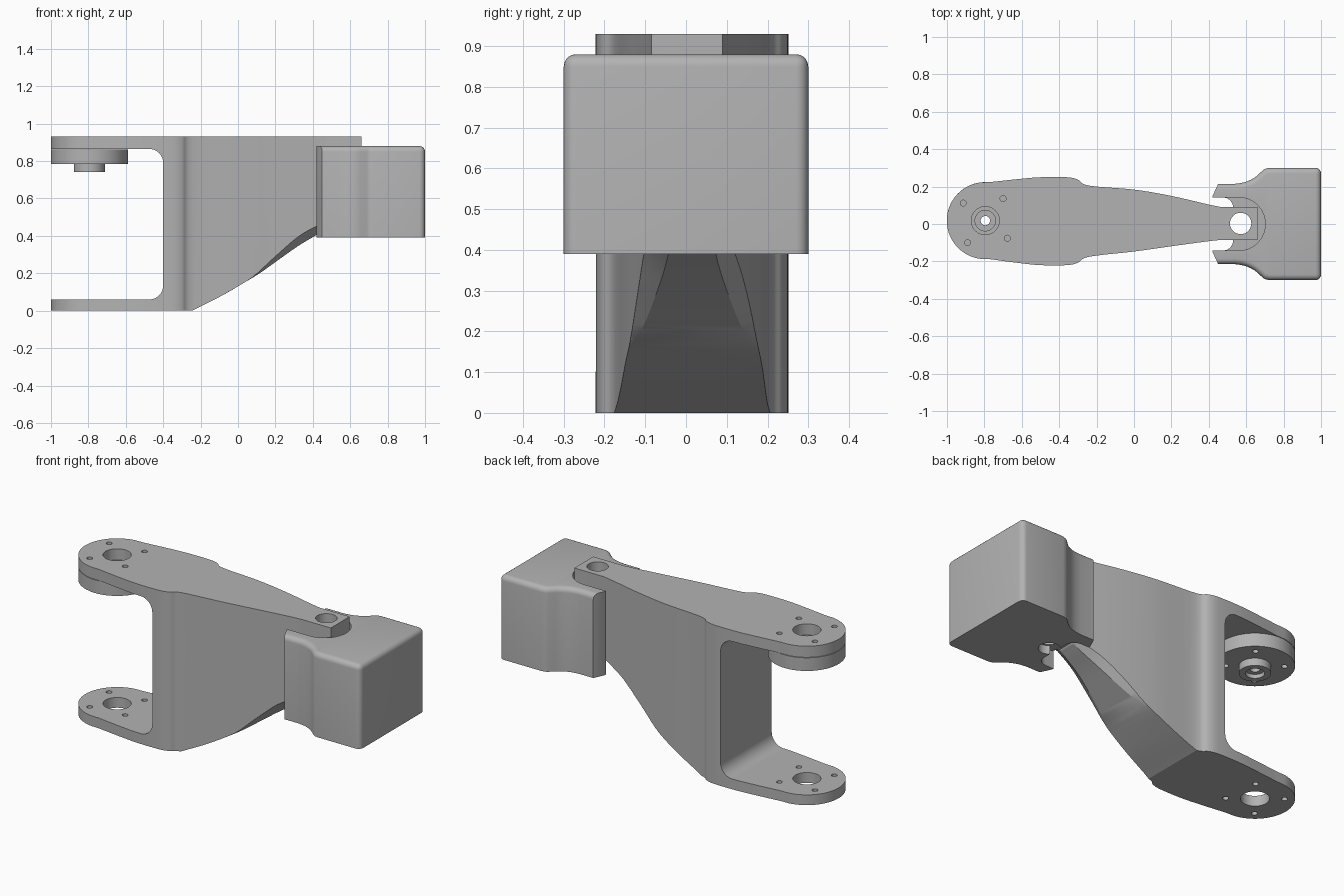
import bpy, bmesh, math

if "Cube" in bpy.data.objects:
    bpy.data.objects.remove(bpy.data.objects["Cube"])

metal = bpy.data.materials.new("grey metal")
metal.diffuse_color = (0.45, 0.45, 0.45, 1)
metal.use_nodes = True
metal.node_tree.nodes["Principled BSDF"].inputs["Base Color"].default_value = metal.diffuse_color
HUB = (-0.795, 0.018)
BOLTS = [(-0.913, 0.112), (-0.70, 0.136), (-0.89, -0.10), (-0.677, -0.076)]
PIN = (0.57, 0.003)


def finish(name, bm):
    bmesh.ops.recalc_face_normals(bm, faces=bm.faces)
    me = bpy.data.meshes.new(name)
    bm.to_mesh(me)
    bm.free()
    me.materials.append(metal)
    ob = bpy.data.objects.new(name, me)
    bpy.context.collection.objects.link(ob)
    return ob


def prism(name, pts, lo, hi, axis="z"):
    """Extrude a closed outline along z, or an xz outline along y."""
    bm = bmesh.new()
    put = (lambda p, t: (p[0], p[1], t)) if axis == "z" else (lambda p, t: (p[0], t, p[1]))
    a = [bm.verts.new(put(p, lo)) for p in pts]
    b = [bm.verts.new(put(p, hi)) for p in pts]
    bm.faces.new(a)
    bm.faces.new(b)
    for i in range(len(pts)):
        j = (i + 1) % len(pts)
        bm.faces.new((a[i], a[j], b[j], b[i]))
    return finish(name, bm)


def arc(c, r, a0, a1, n):
    return [(c[0] + r * math.cos(math.radians(a0 + (a1 - a0) * i / n)),
             c[1] + r * math.sin(math.radians(a0 + (a1 - a0) * i / n))) for i in range(n + 1)]


def disc(name, c, r, lo, hi, n=48):
    return prism(name, arc(c, r, 0, 360, n)[:-1], lo, hi)


def curve(pts, n=5):
    """Smooth open curve through the points."""
    p = [pts[0]] + pts + [pts[-1]]
    out = []
    for i in range(1, len(p) - 2):
        for k in range(n):
            t = k / n
            out.append(tuple(0.5 * (2 * b + (c - a) * t + (2 * a - 5 * b + 4 * c - d) * t * t
                                    + (3 * b - a - 3 * c + d) * t ** 3)
                             for a, b, c, d in zip(p[i - 1], p[i], p[i + 1], p[i + 2])))
    return out + [pts[-1]]


def boolean(ob, tool, op="DIFFERENCE"):
    m = ob.modifiers.new(op, "BOOLEAN")
    m.object, m.operation, m.solver = tool, op, "EXACT"
    bpy.context.view_layer.objects.active = ob
    bpy.ops.object.modifier_apply(modifier=m.name)
    bpy.data.objects.remove(tool)


def smooth(ob):
    bpy.ops.object.select_all(action="DESELECT")
    ob.select_set(True)
    bpy.context.view_layer.objects.active = ob
    bpy.ops.object.shade_smooth_by_angle(angle=math.radians(25))


# Arm: plan outline, pulled up to full height
upper = curve([(-0.77, 0.224), (-0.62, 0.24), (-0.5, 0.25), (-0.36, 0.25), (-0.30, 0.237),
               (-0.24, 0.205), (0, 0.184), (0.2, 0.15), (0.4, 0.104), (0.47, 0.09)])
lower = curve([(0.47, -0.085), (0.4, -0.092), (0.2, -0.119), (0, -0.147), (-0.24, -0.175),
               (-0.30, -0.207), (-0.36, -0.22), (-0.5, -0.22), (-0.62, -0.208), (-0.77, -0.188)])
plan = upper + [(0.66, 0.09), (0.66, -0.085)] + lower + arc(HUB, 0.206, 263, 97, 28)
arm = prism("arm", plan, 0, 0.93)

# Fork gap with rounded inner corners
gap = [(-1.2, 0.06)] + arc((-0.475, 0.135), 0.075, 270, 360, 10) \
    + arc((-0.475, 0.79), 0.075, 0, 90, 10) + [(-1.2, 0.865)]
boolean(arm, prism("gap_cutter", gap, -0.5, 0.5, "y"))

# Sloping underside whose sides gradually turn up: x, height, flat half width, side rise
slope = curve([(-0.28, -0.02, 0.19, 0), (-0.24, 0.003, 0.188, 0), (-0.1, 0.073, 0.175, 0),
               (0.03, 0.148, 0.158, 0.0), (0.12, 0.203, 0.125, 0.03), (0.2, 0.26, 0.10, 0.04),
               (0.32, 0.345, 0.07, 0.045), (0.42, 0.405, 0.055, 0.04), (0.46, 0.43, 0.05, 0.03),
               (0.50, 0.445, 0.05, 0.0), (0.75, 0.445, 0.05, 0)], 4)
bm = bmesh.new()
rows = []
for x, z, w, rise in slope:
    side = z + rise * 3
    ring = [(-0.4, -0.3), (-0.4, side), (0.015 - w - 0.12, side), (0.015 - w - 0.04, z + rise * 0.9),
            (0.015 - w, z), (0.015 + w, z), (0.015 + w + 0.04, z + rise * 0.9),
            (0.015 + w + 0.12, side), (0.4, side), (0.4, -0.3)]
    rows.append([bm.verts.new((x, y, h)) for y, h in ring])
for a, b in zip(rows, rows[1:]):
    for i in range(10):
        j = (i + 1) % 10
        bm.faces.new((a[i], a[j], b[j], b[i]))
bm.faces.new(rows[0])
bm.faces.new(rows[-1])
bmesh.ops.triangulate(bm, faces=bm.faces)
boolean(arm, finish("underside_cutter", bm))

# Hub, bolt and hinge holes
boolean(arm, disc("hub_hole", HUB, 0.075, -0.1, 1.1))
boolean(arm, disc("pin_hole", PIN, 0.057, 0.2, 1.1))
for b in BOLTS:
    boolean(arm, disc("bolt_hole", b, 0.016, -0.1, 1.1, 16))
smooth(arm)

# Bearing disc under the upper fork plate, with its boss
bearing = disc("bearing_disc", HUB, 0.206, 0.785, 0.862, 64)
boolean(bearing, disc("bore", HUB, 0.055, 0.7, 0.9))
for b in BOLTS:
    boolean(bearing, disc("bolt_hole", b, 0.016, 0.75, 0.82, 16))
smooth(bearing)
boss = disc("bearing_boss", HUB, 0.083, 0.742, 0.80)
boolean(boss, disc("lower_bore", HUB, 0.05, 0.7, 0.765))
boolean(boss, disc("centre_bore", HUB, 0.025, 0.7, 0.9, 24))
smooth(boss)

# Clevis block: mirrored plan with narrowed jaws
half = [(0.42, 0.15), (0.45, 0.215)] + curve([(0.54, 0.215), (0.59, 0.223), (0.64, 0.245),
        (0.68, 0.279), (0.70, 0.294), (0.725, 0.30)], 3) + [(1.0, 0.30)]
block = prism("clevis_block", half + [(x, -y) for x, y in reversed(half)], 0.39, 0.88)
bm = bmesh.new()
bm.from_mesh(block.data)
edges = []
for e in bm.edges:
    a, b = (v.co for v in e.verts)
    top = min(a.z, b.z) > 0.87 and max(a.x, b.x) > 0.46
    corner = min(a.x, b.x) > 0.99 and abs(a.y - b.y) < 1e-4
    if top or corner:
        edges.append(e)
bmesh.ops.bevel(bm, geom=edges, offset=0.03, segments=5, profile=0.5, affect="EDGES", clamp_overlap=False)
bmesh.ops.recalc_face_normals(bm, faces=bm.faces)
bm.to_mesh(block.data)
bm.free()

# Rounded slot above a floor, open notch through the floor, hinge hole
slot = [(0.3, -0.142)] + arc((0.56, 0), 0.142, -90, 90, 24) + [(0.3, 0.142)]
boolean(block, prism("slot_cutter", slot, 0.44, 1.0))
notch = [(0.3, -0.142)] + arc((0.475, -0.087), 0.055, -90, 0, 8) \
    + arc((0.475, 0.087), 0.055, 0, 90, 8) + [(0.3, 0.142)]
boolean(block, prism("notch_cutter", notch, 0.3, 0.6))
boolean(block, disc("pin_hole", PIN, 0.057, 0.3, 0.6))
smooth(block)
